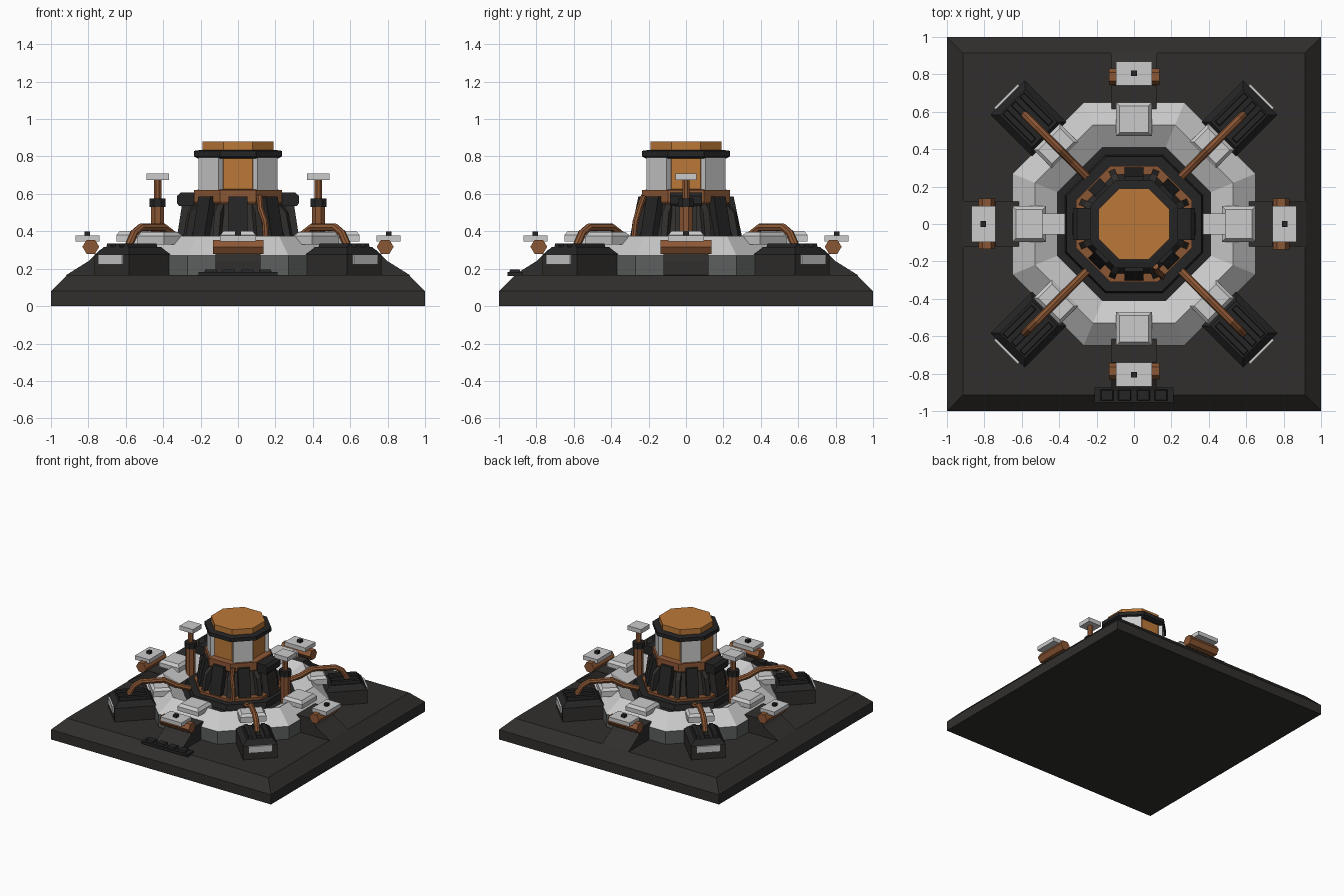
import bpy, bmesh, math
from mathutils import Matrix, Vector

if "Cube" in bpy.data.objects:
    bpy.data.objects.remove(bpy.data.objects["Cube"])


def material(name, rgb):
    m = bpy.data.materials.new(name)
    m.diffuse_color = (*rgb, 1)
    m.use_nodes = True
    m.node_tree.nodes["Principled BSDF"].inputs["Base Color"].default_value = m.diffuse_color
    return m


DARK = material("dark_stone", (0.03, 0.028, 0.026))
BLACK = material("black_metal", (0.018, 0.018, 0.018))
WALL = material("dark_grey", (0.11, 0.115, 0.115))
LIGHT = material("light_grey", (0.55, 0.55, 0.55))
COPPER = material("copper", (0.26, 0.095, 0.035))
ORANGE = material("orange", (0.5, 0.19, 0.04))


def finish(name, bm, mat, matrix=None):
    bmesh.ops.recalc_face_normals(bm, faces=bm.faces)
    me = bpy.data.meshes.new(name)
    bm.to_mesh(me)
    bm.free()
    me.materials.append(mat)
    ob = bpy.data.objects.new(name, me)
    bpy.context.collection.objects.link(ob)
    if matrix:
        ob.matrix_world = matrix
    return ob


def radial(deg):
    return Matrix.Rotation(math.radians(deg), 4, 'Z')


def lathe(name, n, profile, mat, matrix=None, closed=False):
    """Stacked n-gons with flats on the axes; profile = (apothem, z)."""
    bm = bmesh.new()
    rings = []
    for a, z in profile:
        r = a / math.cos(math.pi / n)
        rings.append([bm.verts.new((r * math.cos((i + .5) * 2 * math.pi / n),
                                    r * math.sin((i + .5) * 2 * math.pi / n), z)) for i in range(n)])
    pairs = list(zip(rings, rings[1:]))
    if closed:
        pairs.append((rings[-1], rings[0]))
    else:
        bm.faces.new(rings[0])
        bm.faces.new(rings[-1])
    for lo, hi in pairs:
        for i in range(n):
            j = (i + 1) % n
            bm.faces.new((lo[i], lo[j], hi[j], hi[i]))
    return finish(name, bm, mat, matrix)


def prism(name, pts, half, mat, deg=0, y=0):
    """(radius, z) outline extruded sideways, turned to an angle."""
    bm = bmesh.new()
    a = [bm.verts.new((x, y - half, z)) for x, z in pts]
    b = [bm.verts.new((x, y + half, z)) for x, z in pts]
    bm.faces.new(a)
    bm.faces.new(b)
    for i in range(len(pts)):
        j = (i + 1) % len(pts)
        bm.faces.new((a[i], a[j], b[j], b[i]))
    return finish(name, bm, mat, radial(deg))


def block(name, x0, x1, half, z0, z1, mat, deg=0, inset=0, y=0):
    """Box in radial space, with the top optionally drawn in."""
    bm = bmesh.new()
    bmesh.ops.create_cube(bm, size=1)
    for v in bm.verts:
        k = inset if v.co.z > 0 else 0
        v.co = Vector(((x0 + x1) / 2 + v.co.x * (x1 - x0 - 2 * k),
                       y + 2 * v.co.y * (half - k), z1 if v.co.z > 0 else z0))
    return finish(name, bm, mat, radial(deg))


def pipe(name, pts, r, mat, deg=0):
    cu = bpy.data.curves.new(name, 'CURVE')
    cu.dimensions = '3D'
    cu.bevel_depth = r
    cu.bevel_resolution = 2
    cu.use_fill_caps = True
    sp = cu.splines.new('POLY')
    sp.points.add(len(pts) - 1)
    for p, c in zip(sp.points, pts):
        p.co = (*c, 1)
    sp.use_smooth = False
    cu.materials.append(mat)
    ob = bpy.data.objects.new(name, cu)
    bpy.context.collection.objects.link(ob)
    ob.matrix_world = radial(deg)
    bpy.ops.object.select_all(action='DESELECT')
    ob.select_set(True)
    bpy.context.view_layer.objects.active = ob
    bpy.ops.object.convert(target='MESH')


# Square base with chamfered rim
lathe("base", 4, [(1, 0), (1, .08), (.915, .165)], DARK)

# Octagonal ring: dark wall, light sloped top
lathe("ring_wall", 8, [(.65, .16), (.65, .27), (.41, .27), (.41, .16)], WALL, closed=True)
lathe("ring_top", 8, [(.65, .27), (.53, .375), (.41, .30), (.41, .27)], LIGHT, closed=True)
lathe("inner_floor", 8, [(.412, .16), (.412, .302), (.37, .302), (.36, .345), (.30, .345)], BLACK)

# Central core and drum
lathe("core_trim", 8, [(.31, .34), (.31, .365), (.28, .365)], COPPER)
lathe("core", 8, [(.27, .34), (.205, .59)], DARK)
lathe("copper_collar", 8, [(.225, .545), (.235, .56), (.235, .62), (.19, .625)], COPPER)
lathe("drum", 8, [(.19, .61), (.19, .88)], ORANGE)
lathe("drum_band", 8, [(.215, .79), (.235, .80), (.235, .83), (.2, .835)], BLACK)

for k in range(8):
    w = .05 if k % 2 == 0 else .045
    prism("core_rib", [(.25, .345), (.305, .345), (.255, .585), (.215, .585)], w, BLACK, 45 * k)
    prism("core_rib_edge", [(.25, .345), (.315, .345), (.285, .50), (.235, .55)], .018, DARK, 45 * k + 22.5)

for deg in (0, 180):
    # Heads on the side ribs
    prism("rib_head", [(.235, .535), (.315, .535), (.325, .55), (.325, .59), (.305, .608), (.235, .608)],
          .085, BLACK, deg)
    prism("rib_head_arm", [(.27, .345), (.33, .345), (.30, .54), (.25, .54)], .06, DARK, deg)
    # Standing side posts
    at = Matrix.Translation(radial(deg) @ Vector((.43, 0, 0)))
    lathe("post_lower", 8, [(.035, .29), (.035, .53)], COPPER, at)
    lathe("post_collar", 8, [(.043, .53), (.043, .575)], BLACK, at)
    lathe("post_rod", 8, [(.02, .57), (.02, .68)], COPPER, at)
    block("post_cap", .37, .49, .057, .675, .71, LIGHT, deg)

# Small pipe up the front of the core
pipe("core_pipe", [(.15, -.28, .35), (.145, -.27, .45), (.12, -.25, .52), (.115, -.225, .59)], .017, COPPER)

# Four sides: wedge support, roller, plates
for deg in (0, 90, 180, 270):
    prism("wedge_support", [(.6, .16), (.92, .165), (.80, .24), (.74, .30), (.6, .30)], .12, DARK, deg)
    hexagon = [(.787 + .045 * math.cos(i * math.pi / 3), .317 + .043 * math.sin(i * math.pi / 3))
               for i in range(6)]
    prism("roller", hexagon, .135, COPPER, deg)
    block("roller_plate", .74, .87, .095, .345, .378, LIGHT, deg)
    block("plate_knob", .79, .82, .015, .375, .4, BLACK, deg)
    block("ring_plate", .47, .65, .095, .345, .38, LIGHT, deg)
    block("ring_plate_top", .47, .65, .095, .38, .402, LIGHT, deg, inset=.018)

# Four corners: pod, drum panel, ring plate, pipe
for deg in (45, 135, 225, 315):
    block("pod_body", .64, .955, .13, .16, .275, DARK, deg)
    block("pod_shoulder", .64, .955, .13, .275, .315, BLACK, deg, inset=.035)
    for y in (-.065, 0, .065):
        block("pod_rib", .69, .915, .02, .305, .335, BLACK, deg, inset=.006, y=y)
    block("pod_panel", .95, .968, .09, .222, .275, LIGHT, deg)
    block("ring_plate", .52, .66, .1, .33, .375, LIGHT, deg)
    block("ring_plate_top", .52, .66, .1, .375, .395, LIGHT, deg, inset=.018)
    pipe("pod_pipe", [(.825, 0, .325), (.785, 0, .39), (.735, 0, .42), (.56, 0, .42),
                      (.47, 0, .37), (.36, 0, .335)], .022, COPPER, deg)
    block("drum_panel", .18, .222, .075, .62, .80, LIGHT, deg)

# Plain front tread plate with raised blocks
block("front_plate", .875, .955, .21, .16, .182, BLACK, 270)
for y in (-.145, -.05, .05, .145):
    block("front_plate_block", .885, .945, .035, .18, .197, BLACK, 270, inset=.005, y=y)
